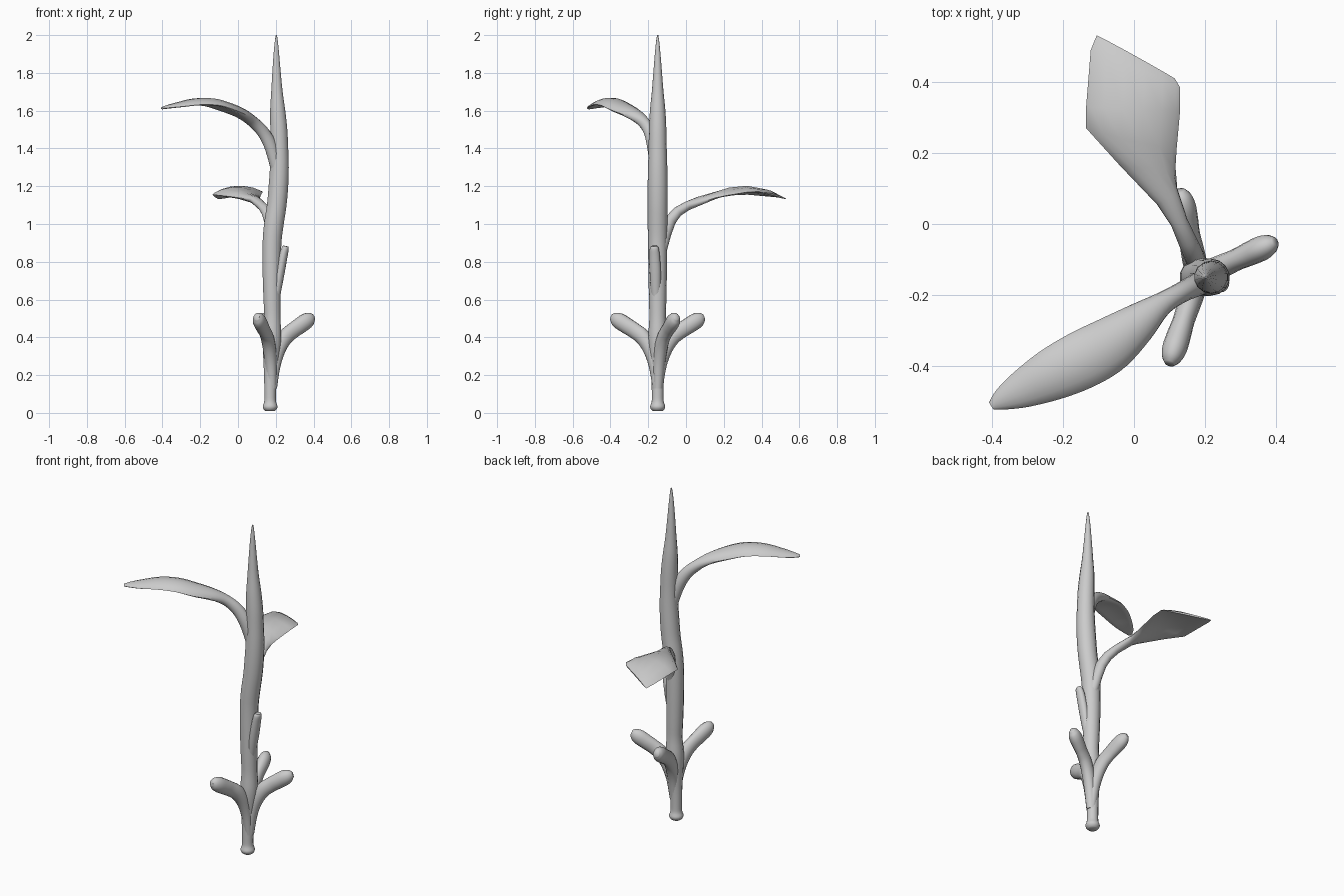
import bpy, bmesh, math
from mathutils import Vector


def spline(rows, steps):
    """Catmull-Rom resampling of rows of numbers."""
    if steps < 2:
        return rows
    out = []
    for i in range(len(rows) - 1):
        p0, p1 = rows[max(i - 1, 0)], rows[i]
        p2, p3 = rows[i + 1], rows[min(i + 2, len(rows) - 1)]
        for s in range(steps):
            t = s / steps
            out.append([0.5 * (2 * b + (c - a) * t + (2 * a - 5 * b + 4 * c - d) * t * t
                               + (3 * b - a - 3 * c + d) * t ** 3)
                        for a, b, c, d in zip(p0, p1, p2, p3)])
    out.append(rows[-1])
    return out


def loft(name, rows, steps=4, sides=14):
    """Skin of oval rings; row = left xyz, right xyz, half thickness, camber."""
    rows = spline(rows, steps)
    mids = [(Vector(r[0:3]) + Vector(r[3:6])) / 2 for r in rows]
    bm = bmesh.new()
    rings = []
    for i, r in enumerate(rows):
        half = (Vector(r[3:6]) - Vector(r[0:3])) / 2
        tangent = mids[min(i + 1, len(mids) - 1)] - mids[max(i - 1, 0)]
        up = half.cross(tangent).normalized()
        ring = []
        for k in range(sides):
            a = 2 * math.pi * k / sides
            c, s = math.cos(a), math.sin(a)
            ring.append(bm.verts.new(mids[i] + half * c + up * (r[6] * s + r[7] * (1 - c * c))))
        rings.append(ring)
    for a, b in zip(rings, rings[1:]):
        for k in range(sides):
            n = (k + 1) % sides
            bm.faces.new((a[k], a[n], b[n], b[k]))
    bm.faces.new(rings[0][::-1])
    bm.faces.new(rings[-1])
    bmesh.ops.recalc_face_normals(bm, faces=bm.faces)
    mesh = bpy.data.meshes.new(name)
    bm.to_mesh(mesh)
    bm.free()
    ob = bpy.data.objects.new(name, mesh)
    bpy.context.collection.objects.link(ob)
    bpy.ops.object.select_all(action='DESELECT')
    ob.select_set(True)
    bpy.context.view_layer.objects.active = ob
    bpy.ops.object.shade_smooth_by_angle(angle=math.radians(50))
    return ob


def limb(name, heading, rows, steps=4):
    """Row = x, y, z, half width, half thickness, camber; width runs across the heading."""
    side = Vector((math.sin(heading), -math.cos(heading), 0))
    out = []
    for x, y, z, w, t, camber in rows:
        c = Vector((x, y, z))
        out.append([*(c - side * w), *(c + side * w), t, camber])
    return loft(name, out, steps)


# Stem: z, x, radius
stem = [(0.01, .17, .026), (.02, .17, .036), (.035, .17, .04), (.06, .17, .032),
        (.10, .17, .031), (.2, .171, .034), (.3, .176, .044), (.4, .18, .05), (.5, .182, .044),
        (.6, .18, .046), (.75, .178, .049), (.9, .18, .051), (1.0, .19, .053),
        (1.1, .205, .053), (1.2, .214, .053), (1.3, .219, .051), (1.4, .219, .048),
        (1.5, .216, .046), (1.6, .21, .041), (1.7, .206, .031), (1.8, .204, .023),
        (1.9, .203, .015), (1.97, .203, .008), (2.0, .203, .003)]
limb("stem", 0, [(x, -.15, z, r, r, 0) for z, x, r in stem], 3)

# Three low shoots: heading, reach
for i, (tx, ty) in enumerate([(.40, -.05), (.10, -.395), (.13, .095)]):
    d = Vector((tx - .18, ty + .15))
    reach, ang = d.length, math.atan2(d.y, d.x)
    prof = [(.02, .13, .024, .022), (.07, .25, .031, .03), (.17, .34, .034, .038),
            (.32, .40, .033, .042), (.5, .435, .031, .042), (.66, .46, .034, .043),
            (.82, .485, .035, .043), (.93, .50, .028, .034), (1.0, .507, .014, .017)]
    limb("low_shoot_%d" % (i + 1), ang,
         [(.18 + d.x * f, -.15 + d.y * f, z, w, t, 0) for f, z, w, t in prof])

# Bud pressed against the stem, blunt at the top
limb("stem_bud", -.2,
     [(.19, -.155, .55, .02, .02, 0), (.205, -.16, .65, .027, .024, 0),
      (.225, -.163, .75, .03, .023, 0), (.24, -.166, .83, .028, .022, 0),
      (.25, -.168, .87, .024, .019, 0), (.253, -.168, .883, .017, .013, 0)])

# Long pointed upper leaf
limb("upper_leaf", math.atan2(-.36, -.6),
     [(.215, -.152, 1.22, .03, .03, 0), (.20, -.16, 1.32, .033, .035, 0),
      (.17, -.175, 1.42, .032, .036, 0), (.13, -.195, 1.49, .029, .033, 0),
      (.08, -.225, 1.54, .033, .03, 0), (.02, -.275, 1.575, .055, .026, .01),
      (-.06, -.335, 1.605, .076, .022, .018), (-.14, -.38, 1.628, .082, .018, .02),
      (-.23, -.425, 1.632, .074, .015, .018), (-.32, -.47, 1.622, .052, .012, .01),
      (-.375, -.497, 1.616, .030, .009, .004), (-.402, -.513, 1.613, .012, .006, 0)])

# Stalk and diamond blade of the middle leaf
blade = [(.159, -.136, .86, .213, -.124, .86, .028, 0),
         (.150, -.118, .95, .204, -.100, .95, .032, 0),
         (.140, -.092, 1.02, .192, -.072, 1.02, .031, 0),
         (.125, -.055, 1.065, .174, -.035, 1.065, .027, 0),
         (.105, -.005, 1.095, .150, .015, 1.095, .024, 0),
         (.065, .055, 1.13, .122, .10, 1.12, .021, 0),
         (-.04, .165, 1.145, .117, .16, 1.14, .018, .012),
         (-.135, .27, 1.155, .12, .21, 1.15, .015, .028),
         (-.135, .33, 1.155, .13, .32, 1.168, .013, .028),
         (-.122, .49, 1.142, .13, .385, 1.172, .011, .012),
         (-.105, .532, 1.132, .115, .41, 1.165, .005, .004)]
loft("middle_leaf", blade, 1)
